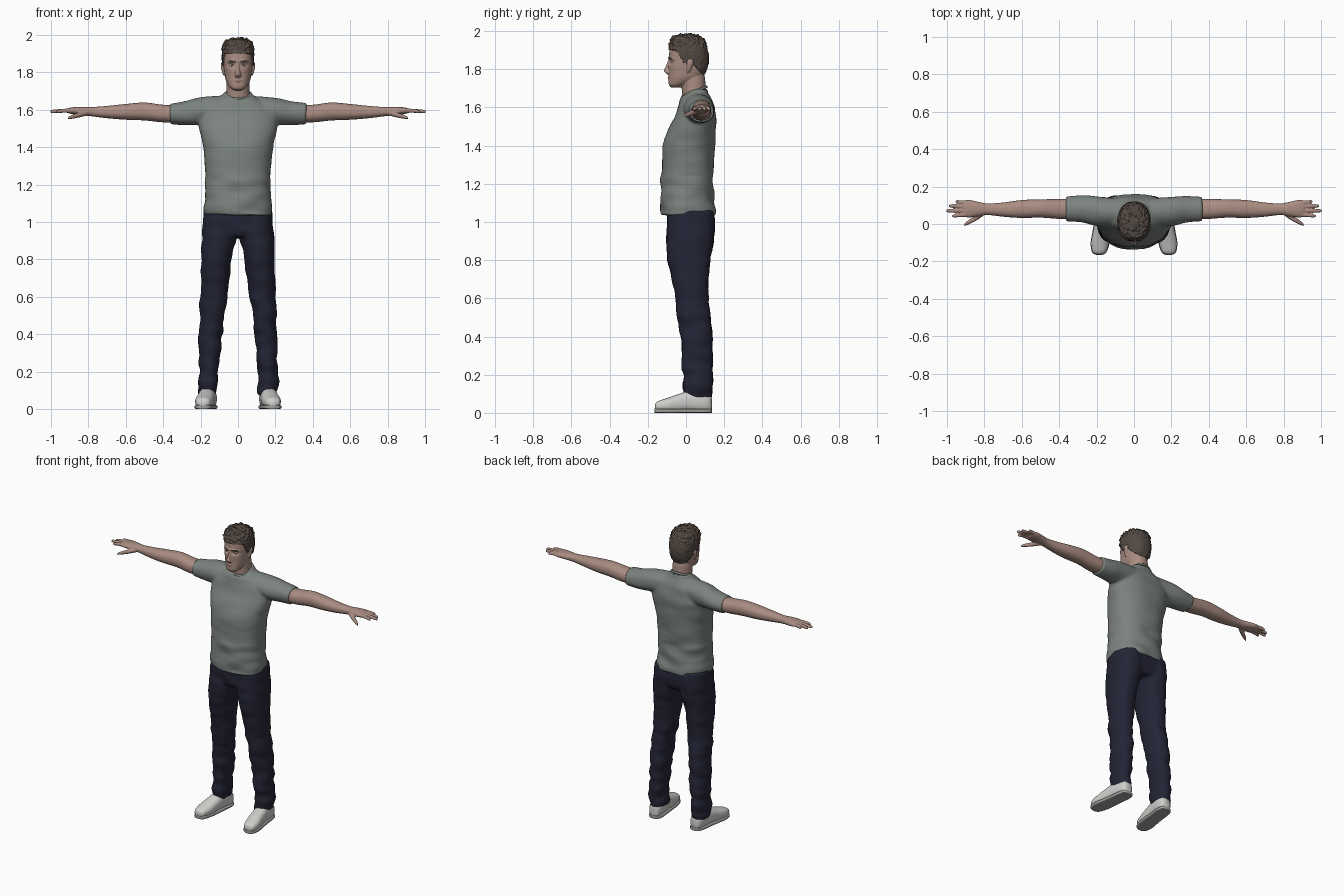
import bpy, bmesh, math
from mathutils import Vector, noise

cube = bpy.data.objects.get("Cube")
if cube:
    bpy.data.objects.remove(cube, do_unlink=True)


def material(name, r, g, b):
    mat = bpy.data.materials.new(name)
    mat.use_nodes = True
    mat.diffuse_color = (r, g, b, 1)
    bsdf = next(n for n in mat.node_tree.nodes if n.type == 'BSDF_PRINCIPLED')
    bsdf.inputs["Base Color"].default_value = (r, g, b, 1)
    bsdf.inputs["Roughness"].default_value = 0.8
    return mat


skin = material("skin", .4, .265, .22)
lips = material("lips", .33, .18, .155)
hair_brown = material("hair_brown", .085, .066, .055)
shirt_grey = material("shirt_grey", .2, .225, .21)
denim = material("dark_denim", .017, .018, .036)
shoe_white = material("shoe_white", .62, .62, .6)
sole_grey = material("sole_grey", .35, .35, .34)
eye_white = material("eye_white", .5, .47, .45)
iris_dark = material("iris_dark", .04, .03, .025)


def smooth_sections(sections, steps):
    """Catmull-Rom interpolation between cross-sections."""
    out = []
    last = len(sections) - 1
    for i in range(last):
        a, b, c, d = (sections[min(max(i + k, 0), last)] for k in (-1, 0, 1, 2))
        for s in range(steps):
            t = s / steps
            out.append([.5 * (2*q + (r-p)*t + (2*p - 5*q + 4*r - w)*t*t + (3*q - p - 3*r + w)*t**3)
                        for p, q, r, w in zip(a, b, c, d)])
    return out + [list(sections[-1])]


def loft(bm, axis, sections, side=1, power=2, sides=32, steps=5, floor=None):
    """Closed tube; each section is (position, centre u, centre v, radius u, radius v)."""
    rings = []
    for t, cu, cv, ru, rv in smooth_sections(sections, steps):
        ring = []
        for k in range(sides):
            ang = math.tau * k / sides
            c, s = math.cos(ang), math.sin(ang)
            u = cu + ru * math.copysign(abs(c) ** (2 / power), c)
            v = cv + rv * math.copysign(abs(s) ** (2 / power), s)
            if floor is not None:
                v = max(v, floor)
            co = {'X': (side*t, u, v), 'Y': (side*u, t, v), 'Z': (side*u, v, t)}[axis]
            ring.append(bm.verts.new(co))
        rings.append(ring)
    faces = [bm.faces.new(rings[0]), bm.faces.new(rings[-1][::-1])]
    for lo, hi in zip(rings, rings[1:]):
        for k in range(sides):
            j = (k + 1) % sides
            faces.append(bm.faces.new((lo[j], lo[k], hi[k], hi[j])))
    bmesh.ops.recalc_face_normals(bm, faces=faces)


def finish(obj, *mats):
    obj.data.materials.clear()
    for m in mats:
        obj.data.materials.append(m)
    obj.data.shade_smooth()
    obj.data.set_sharp_from_angle(angle=math.radians(50))


def make(name, bm, *mats):
    mesh = bpy.data.meshes.new(name)
    bm.to_mesh(mesh)
    bm.free()
    obj = bpy.data.objects.new(name, mesh)
    bpy.context.collection.objects.link(obj)
    finish(obj, *mats)
    return obj


def fuse(obj, voxel, rounds, *mats):
    """Merge overlapping lofts into one soft surface."""
    remesh = obj.modifiers.new("fuse", 'REMESH')
    remesh.mode = 'VOXEL'
    remesh.voxel_size = voxel
    soften = obj.modifiers.new("soften", 'SMOOTH')
    soften.iterations = rounds
    bpy.context.view_layer.update()
    graph = bpy.context.evaluated_depsgraph_get()
    mesh = bpy.data.meshes.new_from_object(obj.evaluated_get(graph))
    obj.modifiers.clear()
    obj.data = mesh
    finish(obj, *mats)


def wrinkle(obj, amount, scale):
    """Push the surface along its normals with stretched noise."""
    moves = [v.normal * amount(v.co) * noise.noise(Vector(c * s for c, s in zip(v.co, scale)))
             for v in obj.data.vertices]
    for v, m in zip(obj.data.vertices, moves):
        v.co += m


# T-shirt: torso plus both sleeves
bm = bmesh.new()
loft(bm, 'Z', [(1.035, 0, .012, .186, .147), (1.1, 0, .01, .18, .142), (1.2, 0, .005, .174, .136),
               (1.3, 0, .01, .178, .136), (1.4, 0, .015, .188, .137), (1.48, 0, .03, .203, .127),
               (1.55, 0, .048, .21, .108), (1.61, 0, .055, .185, .092), (1.65, 0, .05, .13, .08),
               (1.675, 0, .055, .088, .062), (1.697, 0, .068, .07, .046)], power=2.3, sides=48)
for side in (1, -1):
    loft(bm, 'X', [(.07, .06, 1.6, .075, .075), (.2, .07, 1.593, .078, .073),
                   (.28, .08, 1.582, .072, .063), (.365, .08, 1.577, .067, .056)], side)
shirt = make("t_shirt", bm)
fuse(shirt, .008, 5, shirt_grey)
wrinkle(shirt, lambda co: .012 if co.z < 1.25 else .005, (7, 7, 16))

# Collar ring, lower at the throat
bpy.ops.mesh.primitive_torus_add(major_radius=.067, minor_radius=.007, major_segments=40,
                                 location=(0, .044, 1.683), rotation=(.38, 0, 0))
collar = bpy.context.object
collar.name = "collar"
finish(collar, shirt_grey)

# Trousers: hips plus both legs
bm = bmesh.new()
loft(bm, 'Z', [(.92, 0, .022, .165, .105), (.96, 0, .024, .186, .124), (1.06, 0, .025, .184, .122)], power=2.4)
for side in (1, -1):
    loft(bm, 'Z', [(.075, .158, .06, .05, .074), (.2, .158, .063, .053, .078), (.4, .145, .053, .062, .083),
                   (.5, .14, .042, .064, .085), (.65, .126, .026, .074, .09), (.8, .116, .016, .081, .112),
                   (.9, .102, .021, .092, .125), (.98, .095, .026, .095, .126), (1.06, .09, .025, .092, .12)],
         side, power=2.2)
trousers = make("trousers", bm)
fuse(trousers, .008, 4, denim)
wrinkle(trousers, lambda co: .012 if co.z < .6 else .006, (9, 9, 17))

# Shoes with soles and laces
shoe_path = [(-.163, .186, .03, .015, .014), (-.15, .186, .035, .036, .025), (-.1, .181, .04, .048, .037),
             (-.04, .172, .05, .047, .048), (.02, .165, .06, .045, .055), (.09, .157, .055, .044, .055),
             (.125, .155, .05, .034, .045), (.135, .155, .045, .015, .03)]
for side, label in ((1, "left"), (-1, "right")):
    bm = bmesh.new()
    loft(bm, 'Y', shoe_path, side, power=2.4, floor=.015)
    make(label + "_shoe", bm, shoe_white)
    bm = bmesh.new()
    loft(bm, 'Y', [(y * 1.01, x, .011, w * 1.06, .011) for y, x, z, w, h in shoe_path], side, power=5)
    make(label + "_sole", bm, sole_grey)
    bm = bmesh.new()
    for y in (-.075, -.055, -.035, -.015):
        top = .074 - (y + .08) * -.35
        loft(bm, 'X', [(.15, y, top - .012, .004, .004), (.176, y, top + .003, .004, .004),
                       (.202, y, top - .012, .004, .004)], side, sides=8)
    make(label + "_laces", bm, sole_grey)

# Arms with palm, fingers and thumb
for side, label in ((1, "left"), (-1, "right")):
    bm = bmesh.new()
    loft(bm, 'X', [(.3, .08, 1.578, .055, .045), (.4, .08, 1.58, .053, .047), (.5, .083, 1.591, .049, .048),
                   (.6, .08, 1.589, .048, .042), (.7, .077, 1.588, .038, .033), (.78, .079, 1.59, .031, .025),
                   (.83, .08, 1.593, .038, .023), (.88, .082, 1.595, .047, .019), (.91, .082, 1.595, .043, .013)],
         side, power=2.2)
    for base, y, tip in ((.05, .043, .972), (.071, .071, 1.004), (.093, .097, .99), (.114, .12, .955)):
        loft(bm, 'X', [(.88, base, 1.596, .011, .011), (.94, (base + y) / 2, 1.595, .0105, .0105),
                       (tip - .01, y, 1.591, .009, .009), (tip, y, 1.59, .004, .004)], side, sides=16)
    loft(bm, 'X', [(.8, .066, 1.585, .018, .014), (.84, .037, 1.575, .017, .014),
                   (.885, .009, 1.563, .012, .011), (.908, -.006, 1.557, .006, .006)], side, sides=16)
    arm = make(label + "_arm", bm)
    fuse(arm, .004, 2, skin)

# Head: skull, neck, nose, brow ridge, lips and ears
skull = [(1.705, 0, -.05, .024, .03), (1.72, 0, -.043, .044, .047), (1.75, 0, -.01, .062, .081),
         (1.78, 0, .002, .07, .092), (1.82, 0, .009, .075, .101), (1.87, 0, .012, .079, .101),
         (1.91, 0, .01, .078, .095), (1.94, 0, .007, .069, .083), (1.96, 0, .006, .05, .06),
         (1.971, 0, .006, .02, .025)]
bm = bmesh.new()
loft(bm, 'Z', skull, power=2.3)
loft(bm, 'Z', [(1.63, 0, .05, .07, .066), (1.69, 0, .041, .062, .063), (1.75, 0, .036, .06, .064),
               (1.8, 0, .03, .05, .06)])
loft(bm, 'Z', [(1.772, 0, -.088, .012, .008), (1.783, 0, -.094, .019, .016), (1.795, 0, -.097, .014, .018),
               (1.82, 0, -.092, .009, .013), (1.85, 0, -.084, .009, .009)], sides=20)
loft(bm, 'X', [(-.055, -.062, 1.855, .012, .006), (-.03, -.08, 1.861, .012, .008), (0, -.083, 1.859, .011, .007),
               (.03, -.08, 1.861, .012, .008), (.055, -.062, 1.855, .012, .006)], sides=16)
loft(bm, 'X', [(-.026, -.079, 1.754, .006, .004), (0, -.089, 1.755, .007, .009),
               (.026, -.079, 1.754, .006, .004)], sides=16)
for side in (1, -1):
    loft(bm, 'Z', [(1.783, .071, .01, .006, .006), (1.8, .077, .015, .008, .012), (1.83, .083, .021, .009, .018),
                   (1.848, .083, .022, .008, .015), (1.855, .081, .022, .004, .006)], side, sides=16)
head = make("head", bm)
fuse(head, .003, 4, skin, lips, hair_brown)
for v in head.data.vertices:
    # Eye sockets
    gap = Vector(((abs(v.co.x) - .033) / .02, 0, (v.co.z - 1.84) / .012))
    if v.co.y < -.04:
        v.co.y += .012 * math.exp(-gap.length_squared)
for face in head.data.polygons:
    x, y, z = abs(face.center.x), face.center.y, face.center.z
    if y < -.06 and x < .025 and abs(z - 1.755) < .009 * (1 - x / .03):
        face.material_index = 1
    elif y < -.05 and .014 < x < .052 and abs(z - 1.862 + abs(x - .036) * .2) < .0045:
        face.material_index = 2

# Eyes with a dark iris on the forward faces
for side, label in ((1, "left"), (-1, "right")):
    bpy.ops.mesh.primitive_uv_sphere_add(segments=24, ring_count=16, radius=.013,
                                         location=(side * .033, -.066, 1.841), rotation=(math.pi / 2, 0, 0))
    eye = bpy.context.object
    eye.name = label + "_eye"
    finish(eye, eye_white, iris_dark)
    for face in eye.data.polygons:
        face.material_index = int(face.normal.z > .89)


# Hair: an outer skull shell trimmed along the hairline
def hairline(y):
    marks = ((-.2, 1.905), (-.055, 1.903), (-.035, 1.875), (-.012, 1.835), (.03, 1.835), (.1, 1.765), (.2, 1.755))
    for (y0, z0), (y1, z1) in zip(marks, marks[1:]):
        if y <= y1:
            return z0 + (z1 - z0) * (y - y0) / (y1 - y0)


bm = bmesh.new()
loft(bm, 'Z', [(z + (.012 if z > 1.93 else 0), x, y, w + .007, d + .006) for z, x, y, w, d in skull],
     power=2.3, sides=96, steps=10)
bmesh.ops.delete(bm, geom=[f for f in bm.faces if f.calc_center_median().z < hairline(f.calc_center_median().y)],
                 context='FACES')
hair = make("hair", bm, hair_brown)
wrinkle(hair, lambda co: .014 if co.z > 1.915 else .003, (75, 75, 75))
shell = hair.modifiers.new("thickness", 'SOLIDIFY')
shell.thickness = .01
shell.offset = -1
